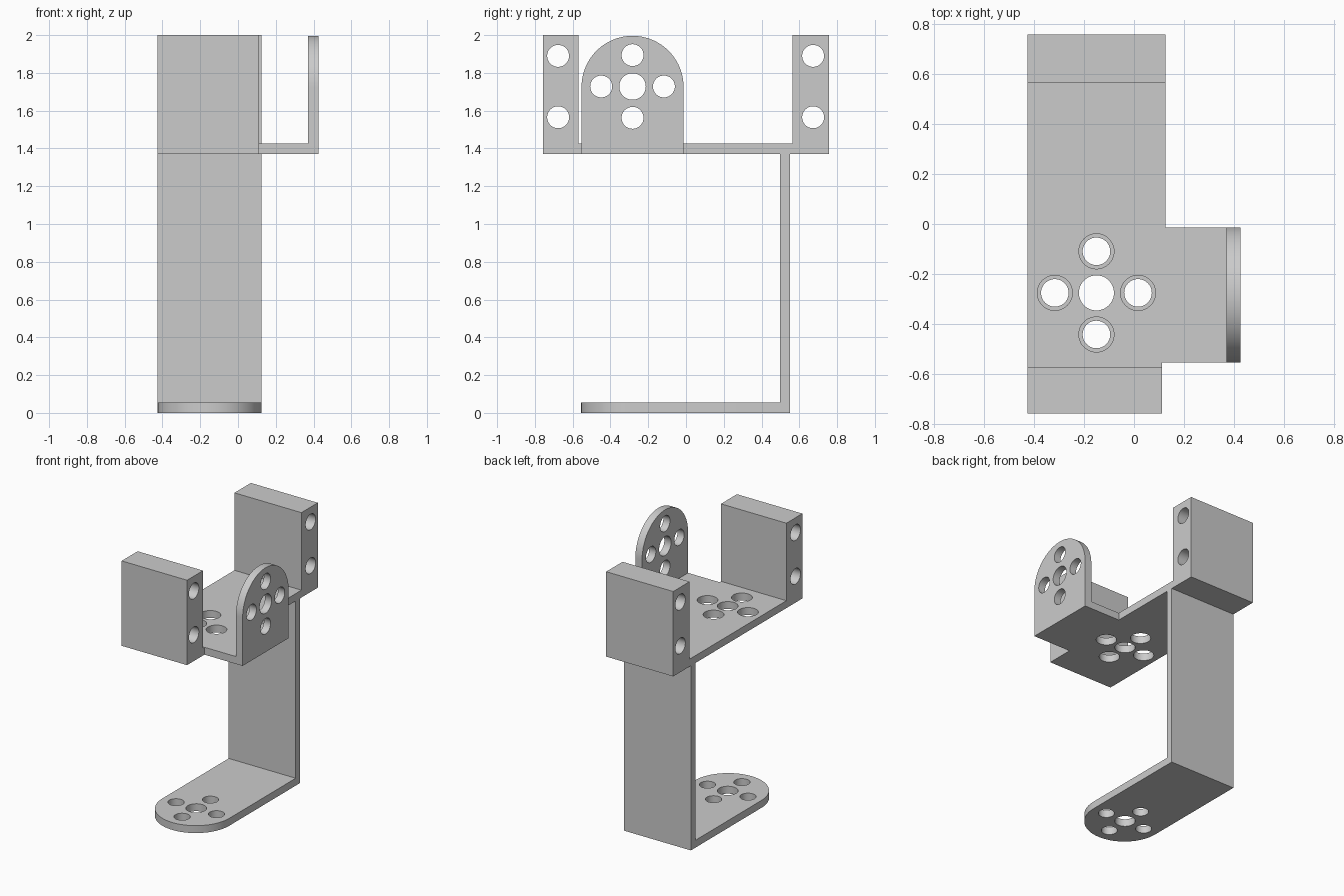
import bpy, bmesh
from math import sin, cos, pi, radians
from mathutils import Vector

cube = bpy.data.objects.get("Cube")
if cube:
    bpy.data.objects.remove(cube, do_unlink=True)

grey = bpy.data.materials.new("plain grey")
grey.use_nodes = True
grey.diffuse_color = (0.6, 0.6, 0.6, 1)
for node in grey.node_tree.nodes:
    if node.type == 'BSDF_PRINCIPLED':
        node.inputs["Base Color"].default_value = grey.diffuse_color

LEFT, RIGHT = -0.425, 0.125          # main strip edges in x
OUT = 0.425                          # outer face of the side tab
DECK, DECK_TOP, TOP = 1.37, 1.425, 2.0
FOOT_TOP = 0.055


def arc(u, v, r, start, end, n):
    return [(u + r * cos(start + (end - start) * i / n),
             v + r * sin(start + (end - start) * i / n)) for i in range(n + 1)]


def rect(u0, v0, u1, v1):
    return [(u0, v0), (u1, v0), (u1, v1), (u0, v1)]


def mesh_object(name, profiles, lo, hi, axis):
    """Extrude closed profiles along axis: z takes (x, y), x takes (y, z)."""
    bm = bmesh.new()
    for pts in profiles:
        place = (lambda u, v, w: Vector((w, u, v))) if axis == 'x' else (lambda u, v, w: Vector((u, v, w)))
        base = bm.faces.new([bm.verts.new(place(u, v, lo)) for u, v in pts])
        ext = bmesh.ops.extrude_face_region(bm, geom=[base])["geom"]
        bmesh.ops.translate(bm, vec=place(0, 0, hi - lo),
                            verts=[e for e in ext if isinstance(e, bmesh.types.BMVert)])
    bmesh.ops.recalc_face_normals(bm, faces=bm.faces)
    me = bpy.data.meshes.new(name)
    bm.to_mesh(me)
    bm.free()
    ob = bpy.data.objects.new(name, me)
    bpy.context.collection.objects.link(ob)
    return ob


def part(name, profile, lo, hi, axis='z', holes=()):
    """A plate or block with round through holes given as (u, v, radius)."""
    ob = mesh_object(name, [profile], lo, hi, axis)
    if holes:
        rings = [arc(u, v, r, 0, 2 * pi, 48)[:-1] for u, v, r in holes]
        cutter = mesh_object(name + "_cutter", rings, lo - 0.1, hi + 0.1, axis)
        cutter.hide_render = True
        mod = ob.modifiers.new("holes", 'BOOLEAN')
        mod.operation, mod.solver, mod.object = 'DIFFERENCE', 'EXACT', cutter
        bpy.context.view_layer.update()
        cut = bpy.data.meshes.new_from_object(ob.evaluated_get(bpy.context.evaluated_depsgraph_get()))
        ob.modifiers.clear()
        ob.data = cut
        bpy.data.objects.remove(cutter, do_unlink=True)
    ob.data.materials.clear()
    ob.data.materials.append(grey)
    bpy.ops.object.select_all(action='DESELECT')
    ob.select_set(True)
    bpy.context.view_layer.objects.active = ob
    bpy.ops.object.shade_smooth_by_angle(angle=radians(30))
    return ob


def cross(u, v, small, big=0.07, gap=0.166):
    """Centre hole with four holes around it."""
    return [(u, v, big)] + [(u + a * gap, v + b * gap, small)
                            for a, b in ((1, 0), (-1, 0), (0, 1), (0, -1))]


# Foot plate with a round front end
foot = arc(-0.15, -0.28, 0.275, pi, 2 * pi, 48) + [(RIGHT, 0.55), (LEFT, 0.55)]
part("foot_plate", foot, 0, FOOT_TOP, holes=cross(-0.15, -0.275, 0.055))

# Upright wall
part("back_wall", rect(LEFT, 0.498, RIGHT, 0.55), FOOT_TOP, DECK)

# Deck with a short arm out to the side tab
deck = [(LEFT, -0.57), (0.112, -0.57), (0.112, -0.553), (0.37, -0.553),
        (0.37, -0.013), (RIGHT, -0.013), (RIGHT, 0.565), (LEFT, 0.565)]
part("deck_plate", deck, DECK, DECK_TOP, holes=cross(-0.15, -0.275, 0.07))

# Upright side tab with a round top
tab = [(-0.553, DECK), (-0.013, DECK)] + arc(-0.283, 1.726, 0.27, 0, pi, 48)
part("side_tab", tab, 0.37, OUT, 'x', cross(-0.283, 1.728, 0.058))

# Mounting blocks at both ends, drilled sideways
for name, y0, y1, x1 in (("front_block", -0.757, -0.57, 0.112),
                         ("back_block", 0.565, 0.757, RIGHT)):
    mid = -0.677 if y0 < 0 else 0.673
    part(name, rect(y0, DECK, y1, TOP), LEFT, x1, 'x',
         [(mid, z, 0.058) for z in (1.565, 1.89)])
